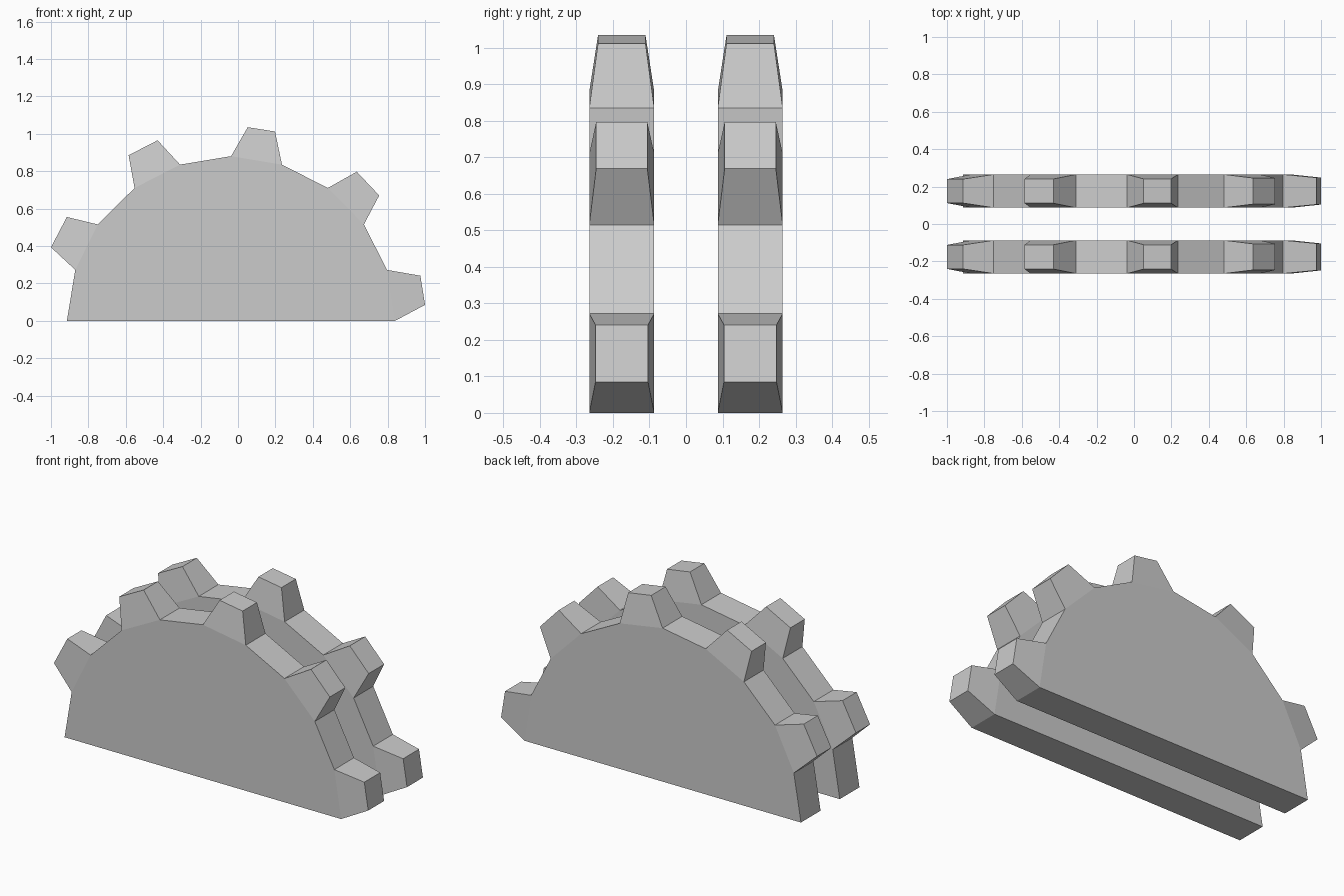
import bpy, bmesh

if "Cube" in bpy.data.objects:
    bpy.data.objects.remove(bpy.data.objects["Cube"])

CENTRE, HALF = 0.176, 0.089   # plate mid-plane and half thickness

# Rim corners (x, z), left to right; teeth sit on every even segment
rim = [(-0.87, 0.272), (-0.75, 0.515), (-0.553, 0.71), (-0.31, 0.835),
       (-0.037, 0.88), (0.235, 0.835), (0.48, 0.71), (0.673, 0.515),
       (0.797, 0.272), (0.84, 0.0)]
# Tooth tips: two (x, z) corners and the half width there
tips = [((-1.0, 0.393), (-0.915, 0.555), 0.064),
        ((-0.585, 0.885), (-0.43, 0.965), 0.065),
        ((0.052, 1.035), (0.198, 1.012), 0.065),
        ((0.635, 0.797), (0.755, 0.67), 0.070),
        ((0.975, 0.241), (1.0, 0.085), 0.072)]


def half_gear(name, y):
    bm = bmesh.new()

    def pair(p, h):
        return [bm.verts.new((p[0], y + s * h, p[1])) for s in (-1, 1)]

    # Flat half disc
    body = [pair((-0.915, 0.0), HALF)] + [pair(p, HALF) for p in rim]
    bm.faces.new([v[0] for v in body])
    bm.faces.new([v[1] for v in body])
    n = len(body)

    def wall(a, b):
        bm.faces.new((a[0], b[0], b[1], a[1]))

    # Rim walls between the teeth, and the base
    for i in list(range(0, n - 1, 2)) + [n - 1]:
        wall(body[i], body[(i + 1) % n])
    # Tapered teeth
    for k, (p, q, h) in enumerate(tips):
        a, b = body[2 * k + 1], body[2 * k + 2]
        c, d = pair(p, h), pair(q, h)
        wall(a, c)
        wall(c, d)
        wall(d, b)
        for s in (0, 1):
            bm.faces.new((a[s], c[s], d[s], b[s]))

    bmesh.ops.recalc_face_normals(bm, faces=bm.faces[:])
    mesh = bpy.data.meshes.new(name)
    bm.to_mesh(mesh)
    bm.free()
    bpy.context.collection.objects.link(bpy.data.objects.new(name, mesh))


half_gear("front_half_gear", -CENTRE)
half_gear("back_half_gear", CENTRE)
